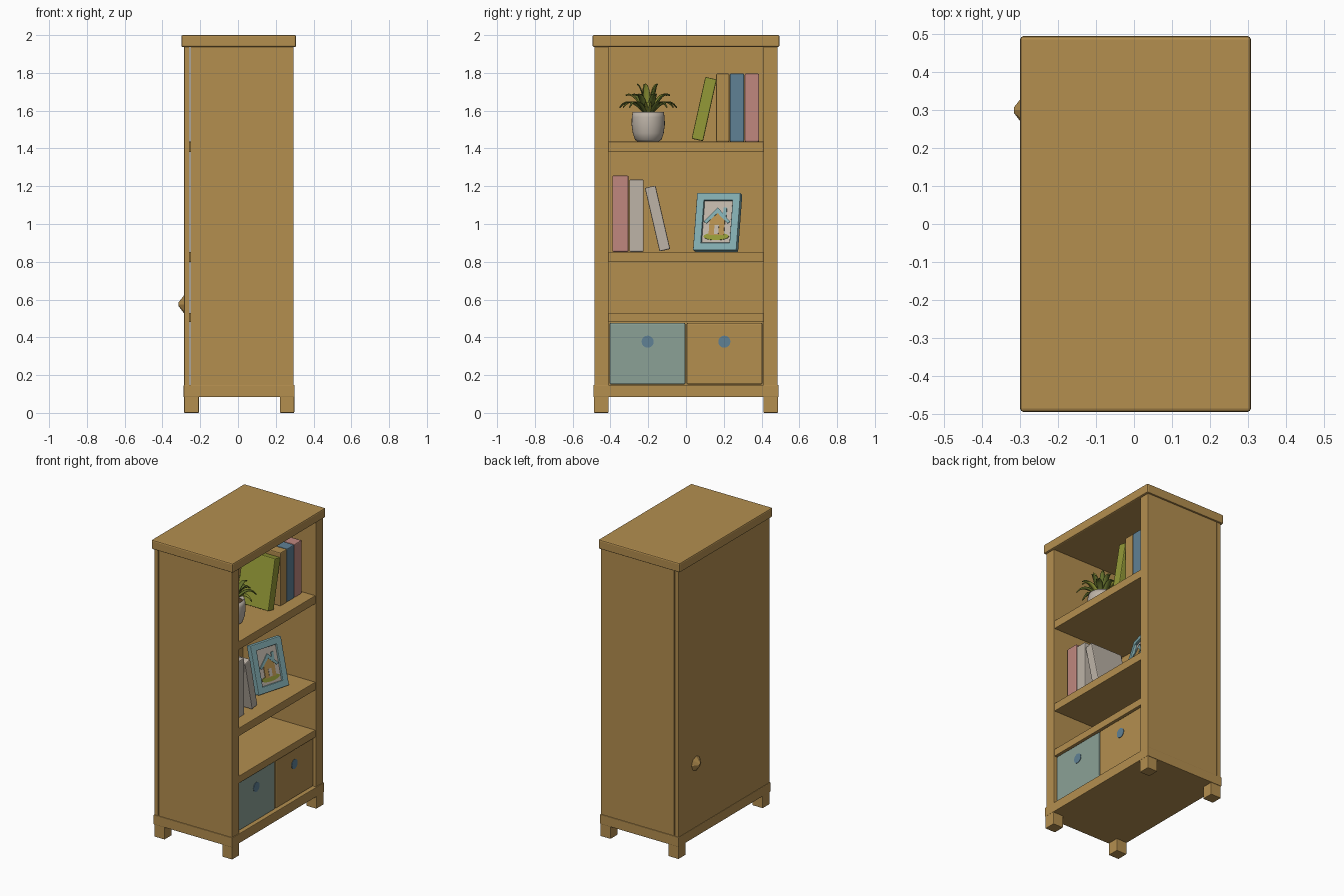
import bpy, bmesh, math
from mathutils import Matrix, Vector

if "Cube" in bpy.data.objects:
    bpy.data.objects.remove(bpy.data.objects["Cube"])


def material(name, rgb):
    m = bpy.data.materials.new(name)
    m.diffuse_color = (*[(c / 255) ** 2.2 for c in rgb], 1)
    m.use_nodes = True
    m.node_tree.nodes["Principled BSDF"].inputs["Base Color"].default_value = m.diffuse_color
    return m


WOOD = material("warm wood", (178, 141, 80))
TEAL = material("grey teal", (138, 160, 149))
SKY = material("frame teal", (128, 170, 174))
BLUE = material("dusty blue", (96, 128, 148))
LIME = material("lime green", (146, 152, 58))
PINK = material("dusty pink", (190, 134, 126))
CREAM = material("warm white", (188, 178, 166))
LEAF = material("dark leaf green", (100, 112, 48))
SOIL = material("dark soil", (84, 64, 44))


def add(name, bm, mat, matrix=None, smooth=False):
    bmesh.ops.recalc_face_normals(bm, faces=bm.faces)
    if matrix is not None:
        bm.transform(matrix)
    me = bpy.data.meshes.new(name)
    bm.to_mesh(me)
    bm.free()
    me.materials.append(mat)
    ob = bpy.data.objects.new(name, me)
    bpy.context.collection.objects.link(ob)
    if smooth:
        for p in me.polygons:
            p.use_smooth = True
    return ob


def box(name, x, y, z, mat, bevel=0.004, matrix=None):
    """Box from (min, max) pairs with softened edges."""
    bm = bmesh.new()
    bmesh.ops.create_cube(bm, size=1)
    for v in bm.verts:
        v.co = Vector([(r[0] + r[1]) / 2 + c * (r[1] - r[0]) for r, c in zip((x, y, z), v.co)])
    if bevel:
        bmesh.ops.bevel(bm, geom=bm.edges[:], offset=bevel, segments=2, profile=0.5, affect='EDGES')
    return add(name, bm, mat, matrix)


def plate(name, pts, x, mat, matrix):
    """Thin plate in the yz plane, from an outline."""
    bm = bmesh.new()
    f = bm.faces.new([bm.verts.new((x, y, z)) for y, z in pts])
    r = bmesh.ops.extrude_face_region(bm, geom=[f])
    for v in r["geom"]:
        if isinstance(v, bmesh.types.BMVert):
            v.co.x += 0.005
    return add(name, bm, mat, matrix)


# Carcass: top, sides, back, base, shelves, legs
box("top_slab", (-0.30, 0.308), (-0.495, 0.495), (1.937, 2.0), WOOD, 0.008)
for s, n in ((-1, "left"), (1, "right")):
    box(n + "_side", (-0.252, 0.295), sorted((s * 0.41, s * 0.485)), (0.09, 1.94), WOOD)
    for x, e in (((-0.285, -0.207), "back"), ((0.222, 0.298), "front")):
        box(f"{n}_{e}_leg", x, sorted((s * 0.41, s * 0.487)), (0, 0.1), WOOD)
box("back_panel", (-0.285, -0.256), (-0.485, 0.485), (0.09, 1.94), WOOD)
box("base_rail", (-0.288, 0.30), (-0.49, 0.49), (0.083, 0.148), WOOD)
for i, (a, b) in enumerate(((0.48, 0.53), (0.798, 0.853), (1.38, 1.436))):
    box(f"shelf_{i + 1}", (-0.26, 0.29), (-0.412, 0.412), (a, b), WOOD)

# Small peg on the back
bm = bmesh.new()
bmesh.ops.create_cone(bm, cap_ends=True, segments=8, radius1=0.05, radius2=0.008, depth=0.032)
add("back_peg", bm, WOOD, Matrix.Translation((-0.3, 0.3, 0.575)) @ Matrix.Rotation(-math.pi / 2, 4, 'Y'))

# Storage bins with round finger holes
for s, n, mat in ((-1, "teal", TEAL), (1, "wooden", WOOD)):
    box(n + "_bin", (-0.25, 0.278), sorted((s * 0.003, s * 0.405)), (0.15, 0.477), mat, 0.008)
    bm = bmesh.new()
    bmesh.ops.create_cone(bm, cap_ends=True, segments=24, radius1=0.032, radius2=0.032, depth=0.006)
    add(n + "_bin_hole", bm, BLUE, Matrix.Translation((0.278, s * 0.203, 0.377)) @ Matrix.Rotation(math.pi / 2, 4, 'Y'))


# Books: width, height, bottom centre y, shelf z, lean angle
def book(name, y, z, w, h, mat, lean=0, depth=0.24):
    m = Matrix.Translation((0.205, y, z)) @ Matrix.Rotation(math.radians(lean), 4, 'X')
    box(name, (-depth, 0), (-w / 2, w / 2), (0, h), mat, 0.006, m)


book("lime_book", 0.06, 1.445, 0.062, 0.335, LIME, -12.5)
book("tan_book", 0.195, 1.436, 0.07, 0.36, WOOD)
book("blue_book", 0.27, 1.436, 0.076, 0.36, BLUE)
book("pink_book", 0.349, 1.436, 0.076, 0.36, PINK)
book("tall_pink_book", -0.347, 0.853, 0.086, 0.403, PINK)
book("white_book", -0.262, 0.853, 0.076, 0.382, CREAM)
book("leaning_white_book", -0.112, 0.861, 0.058, 0.345, CREAM, 13)

# Picture frame, leaning back and turned
M = (Matrix.Translation((0.15, 0.155, 0.858)) @ Matrix.Rotation(math.radians(-16), 4, 'Z')
     @ Matrix.Rotation(math.radians(-15), 4, 'Y'))
W, H, T = 0.12, 0.315, 0.042
box("frame_backing", (-0.02, 0.0), (-W + 0.01, W - 0.01), (0.01, H - 0.01), CREAM, 0, M)
for s in (-1, 1):
    box("frame_side", (-0.025, 0.015), sorted((s * W, s * (W - T))), (0, H), SKY, 0.005, M)
box("frame_bottom", (-0.025, 0.015), (-W, W), (0, T), SKY, 0.005, M)
box("frame_top", (-0.025, 0.015), (-W, W), (H - T, H), SKY, 0.005, M)
box("frame_stand", (-0.11, -0.02), (-0.03, 0.03), (0.03, 0.045), SKY, 0, M)

# House picture made of thin plates
plate("picture_grass", [(0.07 * math.cos(t * math.pi / 8), 0.078 + 0.02 * math.sin(t * math.pi / 8))
                        for t in range(16)], 0.0, LIME, M)
plate("picture_wall", [(-0.042, 0.085), (0.042, 0.085), (0.042, 0.165), (0, 0.215), (-0.042, 0.165)], 0.002, WOOD, M)
plate("picture_roof", [(-0.072, 0.158), (-0.058, 0.148), (0, 0.205), (0.058, 0.148), (0.072, 0.158), (0, 0.235)],
      0.004, SKY, M)
plate("picture_chimney", [(0.03, 0.2), (0.048, 0.185), (0.048, 0.235), (0.03, 0.235)], 0.002, SKY, M)
plate("picture_door", [(-0.012, 0.09), (0.012, 0.09), (0.012, 0.14), (-0.012, 0.14)], 0.0045, CREAM, M)

# Plant pot, turned profile
P = Matrix.Translation((0.09, -0.2, 1.436))


def lathe(name, prof, mat, n=32):
    bm = bmesh.new()
    vs = [bm.verts.new((r, 0, z)) for r, z in prof]
    es = [bm.edges.new(e) for e in zip(vs, vs[1:])]
    bmesh.ops.spin(bm, geom=vs + es, cent=(0, 0, 0), axis=(0, 0, 1), angle=2 * math.pi, steps=n)
    bmesh.ops.remove_doubles(bm, verts=bm.verts, dist=1e-4)
    return add(name, bm, mat, P, True)


lathe("plant_pot", [(0, 0), (0.055, 0), (0.07, 0.01), (0.082, 0.045), (0.088, 0.09), (0.087, 0.13),
                    (0.082, 0.158), (0.074, 0.158), (0.074, 0.135)], CREAM)
lathe("pot_soil", [(0, 0.142), (0.076, 0.138)], SOIL)


# Leaves: arched, tapered strips with a centre fold
def leaf(name, angle, reach, rise, droop, width, mat):
    bm = bmesh.new()
    rows, n = [], 8
    for i in range(n + 1):
        t = i / n
        w = width * max(0.05, math.sin(math.pi * (0.15 + 0.85 * t)))
        x, z = 0.01 + reach * t, 0.14 + rise * math.sin(t * math.pi / 2) - droop * t ** 3
        rows.append([bm.verts.new((x, y, z + f)) for y, f in ((-w, 0.005), (0, 0), (w, 0.005))])
    for a, b in zip(rows, rows[1:]):
        for k in range(2):
            bm.faces.new((a[k], a[k + 1], b[k + 1], b[k]))
    ob = add(name, bm, mat, P @ Matrix.Rotation(angle, 4, 'Z'), True)
    ob.modifiers.new("thickness", 'SOLIDIFY').thickness = 0.004


for ring, (count, reach, rise, droop) in enumerate(((9, 0.145, 0.10, 0.06), (7, 0.11, 0.125, 0.02), (5, 0.05, 0.16, 0.0))):
    for i in range(count):
        leaf(f"leaf_{ring}_{i}", 2 * math.pi * (i + 0.4 * ring) / count, reach, rise, droop, 0.018,
             LIME if (i + ring) % 3 == 0 else LEAF)
